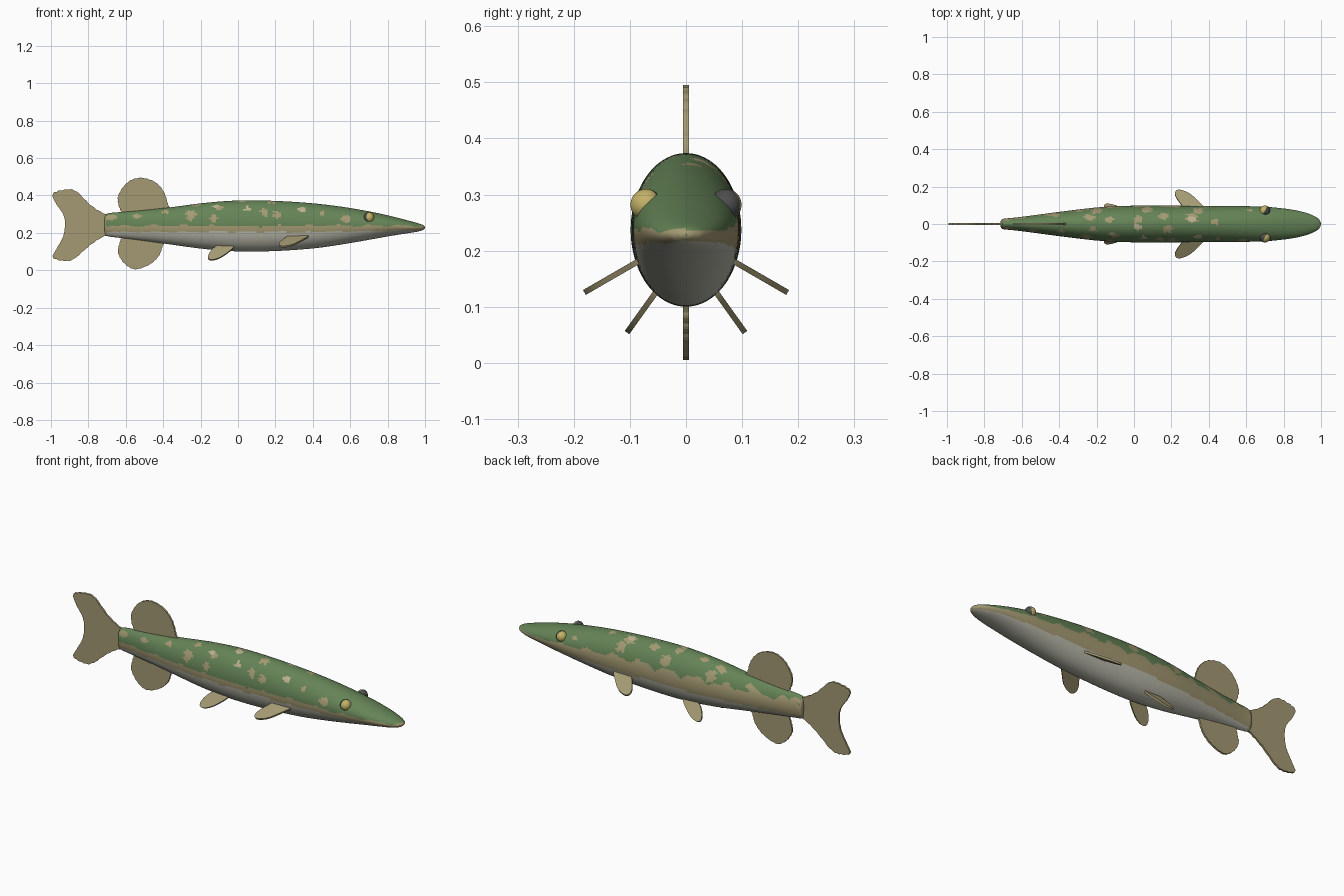
import bpy, bmesh, math
from mathutils import Vector

cube = bpy.data.objects.get("Cube")
if cube:
    bpy.data.objects.remove(cube, do_unlink=True)


def material(name, rgb):
    m = bpy.data.materials.new(name)
    m.use_nodes = True
    m.diffuse_color = (*rgb, 1)
    bsdf = m.node_tree.nodes["Principled BSDF"]
    bsdf.inputs["Base Color"].default_value = (*rgb, 1)
    bsdf.inputs["Roughness"].default_value = 0.7
    return m


green = material("back_green", (0.13, 0.23, 0.095))
tan = material("fin_tan", (0.37, 0.32, 0.17))
belly = material("belly_white", (0.50, 0.50, 0.42))
cream = material("spot_cream", (0.50, 0.44, 0.27))
yellow = material("iris_yellow", (0.55, 0.45, 0.14))
dark = material("eye_dark", (0.075, 0.075, 0.075))


def finish(name, bm, mats, smooth=True):
    bmesh.ops.recalc_face_normals(bm, faces=bm.faces)
    me = bpy.data.meshes.new(name)
    bm.to_mesh(me)
    bm.free()
    for m in mats:
        me.materials.append(m)
    for p in me.polygons:
        p.use_smooth = smooth
    ob = bpy.data.objects.new(name, me)
    bpy.context.collection.objects.link(ob)
    return ob


def spline(points, steps, closed=False):
    """Smooth curve through points of any dimension."""
    n = len(points)
    pick = (lambda i: points[i % n]) if closed else (lambda i: points[min(max(i, 0), n - 1)])
    out = []
    for i in range(n if closed else n - 1):
        a, b, c, d = (pick(i + k) for k in (-1, 0, 1, 2))
        for s in range(steps):
            t = s / steps
            out.append([q + 0.5 * t * (r - p + t * (2 * p - 5 * q + 4 * r - u + t * (3 * (q - r) + u - p)))
                        for p, q, r, u in zip(a, b, c, d)])
    if not closed:
        out.append(list(points[-1]))
    return out


# Body: stations of x, top, bottom, half width
stations = [
    (-0.715, .25, .24, .004), (-0.71, .292, .193, .022), (-0.695, .304, .182, .029),
    (-0.67, .308, .178, .031), (-0.62, .312, .172, .036), (-0.52, .32, .16, .049),
    (-0.36, .337, .138, .07), (-0.18, .36, .114, .09), (0, .373, .101, .098),
    (0.2, .371, .103, .098), (0.4, .358, .117, .097), (0.56, .339, .139, .096),
    (0.7, .315, .163, .092), (0.8, .294, .181, .083), (0.88, .274, .194, .07),
    (0.94, .258, .203, .053), (0.98, .246, .212, .033), (0.995, .238, .22, .016),
    (1.0, .231, .227, .002)]
SEG = 88

# Spots: x, degrees round from the top (negative is the -y side), radius
tan_spots = [
    (-.68, -50, .034), (-.68, 50, .03), (-.54, -50, .024), (-.39, -38, .02), (-.25, -58, .03),
    (-.13, -72, .02), (-.1, -42, .018), (.14, -58, .02), (.21, -62, .02), (.58, -68, .026),
    (.45, -55, .014), (-.24, 26, .026), (-.13, 14, .022), (-.22, -18, .02), (.02, 14, .024),
    (.16, 26, .026), (.31, 20, .032), (.18, -16, .024), (.43, 6, .018), (.07, 52, .026),
    (-.2, 55, .03), (.34, 48, .026), (-.42, 50, .022), (.62, 50, .016)]
cream_spots = [(.05, -46, .016), (.34, -46, .018), (.02, -10, .02), (.31, 16, .02), (-.12, -36, .014)]


def in_spot(spots, c, ang):
    wobble = 1 + 0.18 * math.sin(c.x * 160 + ang * 25)
    return any((c.x - x) ** 2 + (0.11 * (ang - math.radians(a))) ** 2 < (r * wobble) ** 2
               for x, a, r in spots)


def body_colour(c, ang):
    wave = 0.008 * math.sin(c.x * 38) + 0.004 * math.sin(c.x * 83 + 1)
    if c.y > 0:
        # broad wavy flank band that narrows towards the snout
        fade = min(max((0.9 - c.x) / 0.6, 0), 1)
        high, low = 0.236 + 0.042 * fade + wave * 1.5 * fade, 0.205 - 0.01 * fade
    else:
        high, low = 0.238 + 0.5 * wave, 0.205 + 0.25 * wave
    low += 0.012 * max(c.x - 0.5, 0) / 0.5
    if c.z < low:
        return 2
    if c.z < high or c.x < -0.705:
        return 1
    if in_spot(cream_spots, c, ang):
        return 3
    return 1 if in_spot(tan_spots, c, ang) else 0


bm = bmesh.new()
rings = []
for x, top, bot, w in spline(stations, 14):
    mid, h = (top + bot) / 2, (top - bot) / 2
    rings.append([bm.verts.new((x, w * math.sin(a), mid + h * math.cos(a)))
                  for a in (2 * math.pi * k / SEG for k in range(SEG))])
for r0, r1 in zip(rings, rings[1:]):
    for k in range(SEG):
        j = (k + 1) % SEG
        f = bm.faces.new((r0[k], r0[j], r1[j], r1[k]))
        ang = 2 * math.pi * (k + 0.5) / SEG
        f.material_index = body_colour(f.calc_center_median(), ang if ang < math.pi else ang - 2 * math.pi)
bm.faces.new(rings[0]).material_index = 1
bm.faces.new(rings[-1])
finish("body", bm, [green, tan, belly, cream])


def fin(name, outline, origin, out_dir, scallop=0.0, waves=0):
    """Thin plate: outline is (x, distance along out_dir)."""
    pts = spline(outline, 10, closed=True)
    n = len(pts)
    cx, cs = (sum(p[i] for p in pts) / n for i in (0, 1))
    o, d = Vector(origin), Vector(out_dir).normalized()
    offset = Vector((1, 0, 0)).cross(d) * 0.005
    bm = bmesh.new()
    sides = [[], []]
    for i, (x, s) in enumerate(pts):
        k = 1 + scallop * (abs(math.sin(math.pi * waves * i / n)) - 0.5)
        p = o + Vector((cx + (x - cx) * k, 0, 0)) + d * (cs + (s - cs) * k)
        for side, sign in zip(sides, (1, -1)):
            side.append(bm.verts.new(p + offset * sign))
    a, b = sides
    bm.faces.new(a)
    bm.faces.new(b[::-1])
    for i in range(n):
        j = (i + 1) % n
        bm.faces.new((a[i], b[i], b[j], a[j]))
    return finish(name, bm, [tan], smooth=False)


# Fins on the centre line
UP = (0, 0, 1)
fin("tail_fin", [
    (-.66, .285), (-.72, .305), (-.79, .35), (-.87, .425), (-.94, .428), (-.99, .408), (-.975, .36),
    (-.935, .30), (-.925, .245), (-.935, .18), (-.97, .115), (-.99, .07), (-.94, .052),
    (-.88, .06), (-.79, .135), (-.72, .18), (-.66, .2)], (0, 0, 0), UP, 0.02, 34)
fin("dorsal_fin", [
    (-.37, .32), (-.375, .355), (-.40, .425), (-.45, .475), (-.525, .494), (-.59, .47), (-.635, .41),
    (-.64, .36), (-.61, .305), (-.5, .29)], (0, 0, 0), UP, 0.025, 24)
fin("anal_fin", [
    (-.40, .16), (-.405, .125), (-.425, .075), (-.475, .03), (-.55, .006), (-.605, .035), (-.64, .09),
    (-.635, .135), (-.61, .18), (-.5, .19)], (0, 0, 0), UP, 0.025, 24)

# Paired fins
for side, s in (("left", 1), ("right", -1)):
    fin(side + "_pectoral_fin", [
        (.38, -.008), (.34, .045), (.295, .09), (.25, .11), (.225, .105), (.22, .08), (.24, .04),
        (.28, -.01), (.33, -.02)], (0, s * .085, .181), (0, s * .865, -.5))
    fin(side + "_pelvic_fin", [
        (-.02, -.005), (-.06, .042), (-.105, .075), (-.145, .086), (-.16, .07), (-.15, .035),
        (-.115, -.005), (-.07, -.015)], (0, s * .055, .124), (0, s * .58, -.81))

# Eyes: dark balls with the iris on opposite turned sides
for side, s in (("left", 1), ("right", -1)):
    bm = bmesh.new()
    bmesh.ops.create_uvsphere(bm, u_segments=40, v_segments=24, radius=0.028)
    look = Vector((-0.85 * s, 0.5 * s, 0.1)).normalized()
    for f in bm.faces:
        f.material_index = int(f.calc_center_median().normalized().dot(look) > 0.1)
    eye = finish(side + "_eye", bm, [dark, yellow])
    eye.location = (0.7, s * 0.071, 0.282)
